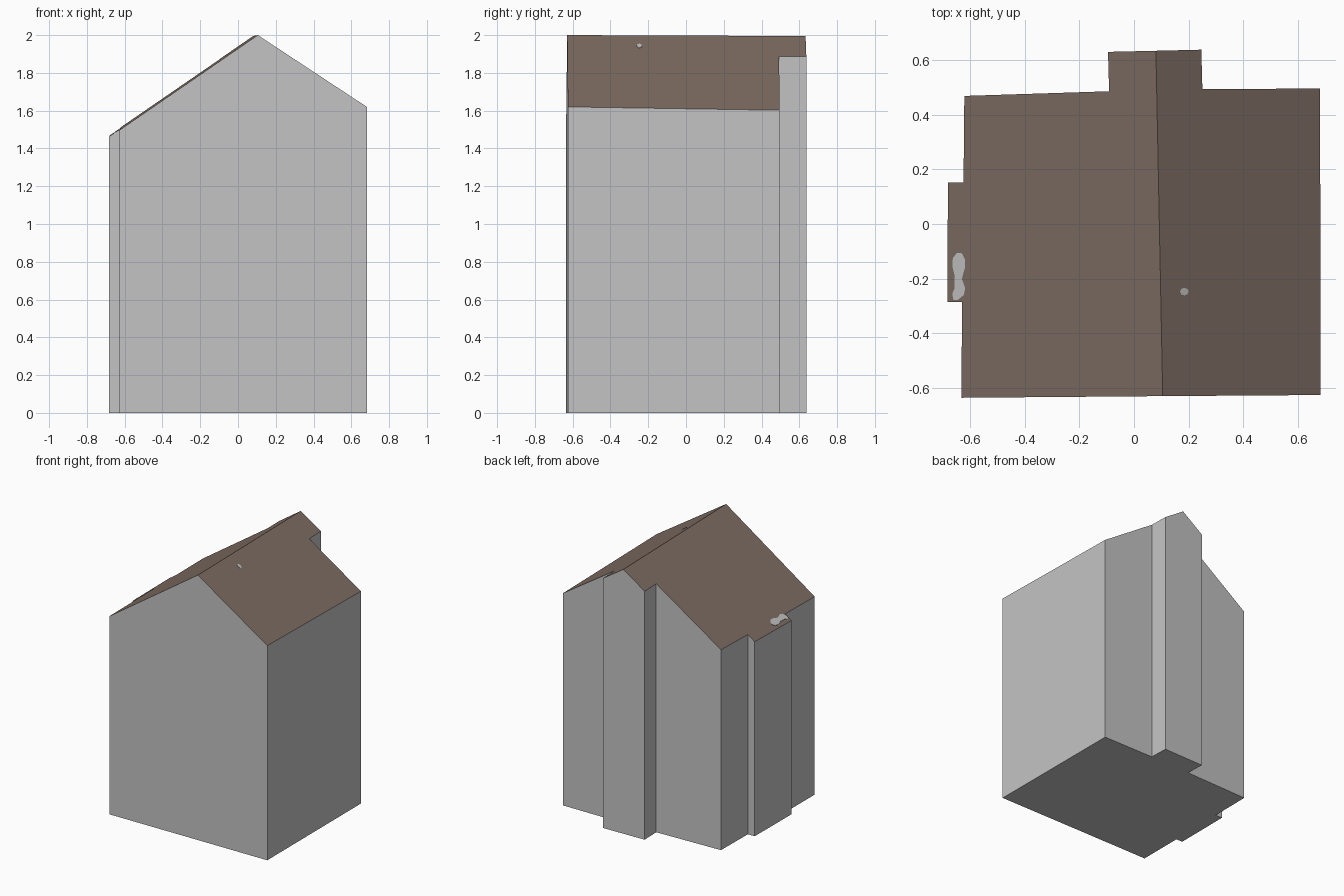
import bpy, bmesh, math
from mathutils import Vector

if "Cube" in bpy.data.objects:
    bpy.data.objects.remove(bpy.data.objects["Cube"])


def material(name, rgb):
    m = bpy.data.materials.new(name)
    m.diffuse_color = (*rgb, 1)
    m.use_nodes = True
    m.node_tree.nodes["Principled BSDF"].inputs["Base Color"].default_value = m.diffuse_color
    return m


wall_mat = material("wall_grey", (0.55, 0.55, 0.55))
roof_mat = material("roof_brown", (0.205, 0.153, 0.122))

# Footprint, counter-clockwise; ridge ends sit at indices 1 and 6
PLAN = [(-0.63, -0.635), (0.105, -0.629), (0.682, -0.625), (0.68, 0.495),
        (0.25, 0.493), (0.246, 0.637), (0.08, 0.633), (-0.095, 0.629),
        (-0.091, 0.485), (-0.62, 0.468), (-0.623, 0.152), (-0.68, 0.152),
        (-0.682, -0.285), (-0.629, -0.285)]
RIDGE_F = Vector((0.105, -0.629, 2.0))
RIDGE_B = Vector((0.08, 0.633, 1.995))
NORMAL = {
    "left": (RIDGE_B - RIDGE_F).cross(Vector((-0.63, -0.635, 1.495)) - RIDGE_F),
    "right": (RIDGE_B - RIDGE_F).cross(Vector((0.682, -0.625, 1.62)) - RIDGE_F),
}


def roof_z(x, y, side):
    n = NORMAL[side]
    return RIDGE_F.z - (n.x * (x - RIDGE_F.x) + n.y * (y - RIDGE_F.y)) / n.z


def make_object(name, bm, mats):
    bmesh.ops.recalc_face_normals(bm, faces=bm.faces)
    mesh = bpy.data.meshes.new(name)
    bm.to_mesh(mesh)
    bm.free()
    for m in mats:
        mesh.materials.append(m)
    ob = bpy.data.objects.new(name, mesh)
    bpy.context.collection.objects.link(ob)
    return ob


# House body: floor, walls and two roof slopes
bm = bmesh.new()
low = [bm.verts.new((x, y, 0)) for x, y in PLAN]
top = [bm.verts.new((x, y, roof_z(x, y, "right" if 1 <= i <= 6 else "left")))
       for i, (x, y) in enumerate(PLAN)]
n = len(PLAN)
bm.faces.new(low[::-1])
for i in range(n):
    j = (i + 1) % n
    bm.faces.new((low[i], low[j], top[j], top[i]))
for loop in (top[1:7], top[6:] + top[:2]):
    bm.faces.new(loop).material_index = 1
make_object("house_body", bm, [wall_mat, roof_mat])


# Small pale patches lying on the roof slopes
def patch(name, outline, side):
    b = bmesh.new()
    rings = [[b.verts.new((x, y, roof_z(x, y, side) + d)) for x, y in outline]
             for d in (-0.002, 0.003)]
    b.faces.new(rings[0][::-1])
    b.faces.new(rings[1])
    for i in range(len(outline)):
        j = (i + 1) % len(outline)
        b.faces.new((rings[0][i], rings[0][j], rings[1][j], rings[1][i]))
    make_object(name, b, [wall_mat])


patch("large_roof_patch",
      [(-0.647, -0.105), (-0.662, -0.125), (-0.664, -0.155), (-0.655, -0.19),
       (-0.656, -0.235), (-0.664, -0.255), (-0.66, -0.277), (-0.645, -0.278),
       (-0.622, -0.26), (-0.617, -0.235), (-0.629, -0.2), (-0.618, -0.16),
       (-0.617, -0.13), (-0.63, -0.106)], "left")
patch("small_roof_patch",
      [(0.184 + 0.016 * math.cos(a * math.pi / 4),
        -0.247 + 0.014 * math.sin(a * math.pi / 4)) for a in range(8)], "right")
